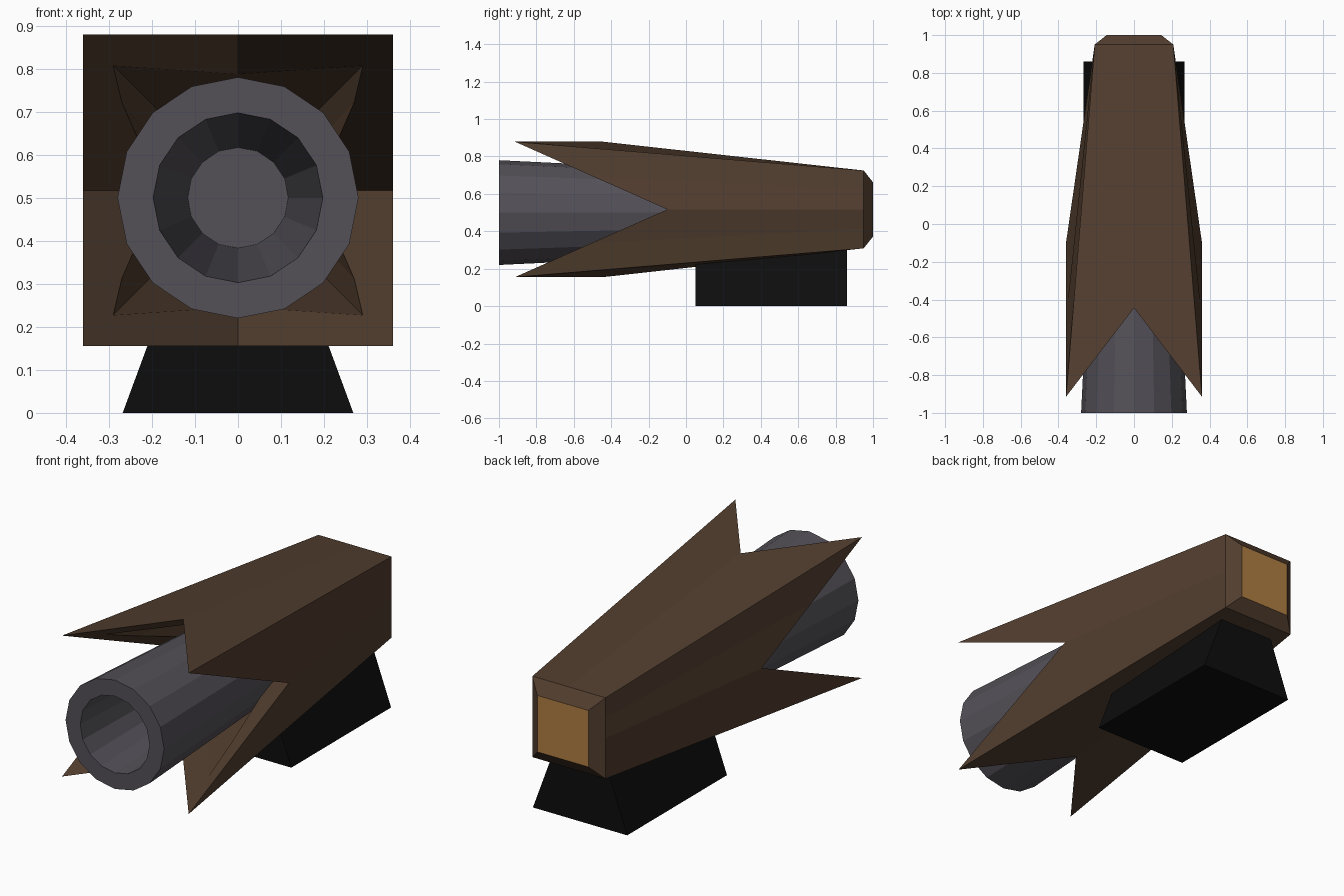
import bpy, bmesh, math

old = bpy.data.objects.get("Cube")
if old:
    bpy.data.objects.remove(old)


def material(name, rgb):
    m = bpy.data.materials.new(name)
    m.use_nodes = True
    m.diffuse_color = (*rgb, 1)
    m.node_tree.nodes["Principled BSDF"].inputs["Base Color"].default_value = (*rgb, 1)
    return m


brown = material("dark_brown", (0.085, 0.048, 0.028))
amber = material("amber", (0.44, 0.21, 0.055))
steel = material("gunmetal_grey", (0.088, 0.082, 0.097))
black = material("black", (0.004, 0.004, 0.004))


def loft(name, rings, mats, cap_start=True, cap_end=True):
    """Join equal-length rings of points into one flat-shaded skin."""
    bm = bmesh.new()
    loops = [[bm.verts.new(p) for p in r] for r in rings]
    n = len(loops[0])
    for a, b in zip(loops, loops[1:]):
        for i in range(n):
            j = (i + 1) % n
            bm.faces.new((a[i], a[j], b[j], b[i]))
    if cap_start:
        bm.faces.new(loops[0])
    if cap_end:
        bm.faces.new(loops[-1])
    bmesh.ops.recalc_face_normals(bm, faces=bm.faces)
    mesh = bpy.data.meshes.new(name)
    bm.to_mesh(mesh)
    bm.free()
    for m in mats:
        mesh.materials.append(m)
    obj = bpy.data.objects.new(name, mesh)
    bpy.context.collection.objects.link(obj)
    return obj


MID = 0.517  # height of the casing axis


def mirrored(side, quarter, corner, top):
    """Twelve-point ring from the points of one quadrant, as (x, y, z above axis)."""
    upper = [side, quarter, corner, top]
    upper += [(-x, y, z) for x, y, z in (corner, quarter, side)]
    lower = [(x, y, -z) for x, y, z in reversed(upper[1:-1])]
    return [(x, y, z + MID) for x, y, z in upper + lower]


def square(h, y):
    return mirrored((h, y, 0), (h, y, h / 2), (h, y, h), (0, y, h))


def on_rim(x, z):
    return (x, 0.37 - 1.306 * x - 2.25 * z, z)


# Casing: hollow pocket, notched rim with four spikes, tapered body, chamfered tail
pocket = mirrored(on_rim(0.18, 0), on_rim(0.27, 0.205),
                  on_rim(0.29, 0.29), on_rim(0, 0.27))
rim = mirrored(on_rim(0.36, 0), on_rim(0.36, 0.18),
               on_rim(0.36, 0.362), on_rim(0, 0.362))
casing = loft("casing", [square(0.15, 0.6), pocket, rim,
                         square(0.208, 0.95), square(0.145, 1.0)], [brown, amber])
for f in casing.data.polygons:
    if f.center.y > 0.99:  # tail panel
        f.material_index = 1


# Barrel: tapered tube with a narrowing blind bore
def circle(r, y, n=16):
    return [(r * math.cos(math.tau * i / n), y, 0.5 + r * math.sin(math.tau * i / n))
            for i in range(n)]


loft("barrel", [circle(0.205, 0.55), circle(0.28, -1.0),
                circle(0.197, -1.0), circle(0.117, 0.45)], [steel])


# Base: block with sloping flanks
def slab(half, z):
    return [(-half, 0.05, z), (half, 0.05, z), (half, 0.86, z), (-half, 0.86, z)]


loft("base", [slab(0.268, 0), slab(0.15, 0.32)], [black])
